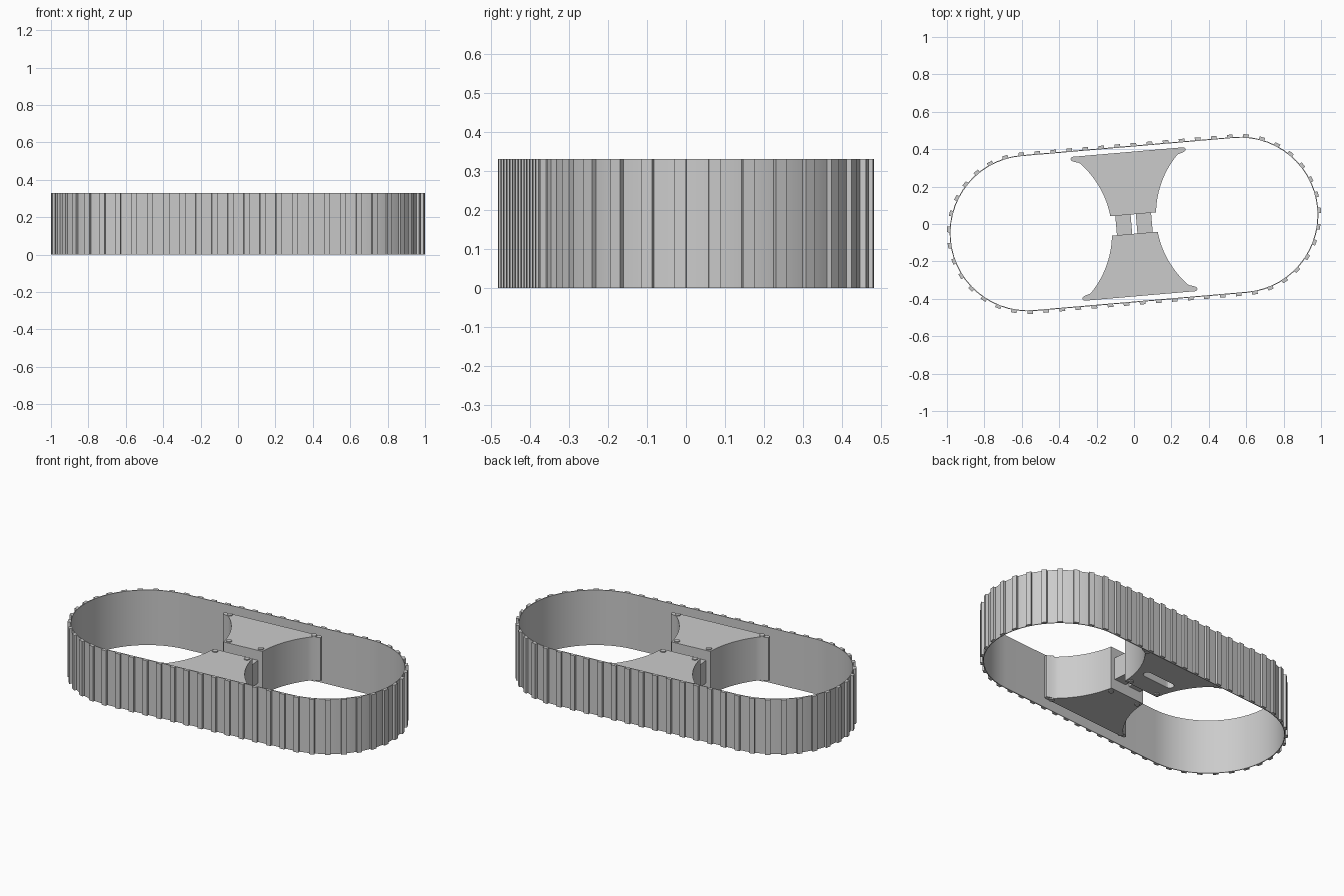
import bpy, bmesh, math
from mathutils import Matrix

cube = bpy.data.objects.get("Cube")
if cube:
    bpy.data.objects.remove(cube, do_unlink=True)

TILT = math.radians(4.9)      # whole assembly is turned slightly about z
HALF = 0.57                   # half distance between the end arc centres
RADIUS = 0.418                # belt outer radius
HEIGHT = 0.33
TREADS = 57

grey = bpy.data.materials.new("plain grey")
grey.use_nodes = True
color = (0.6, 0.6, 0.6, 1)
grey.diffuse_color = color
grey.node_tree.nodes["Principled BSDF"].inputs["Base Color"].default_value = color


def finish(name, bm, smooth=False):
    """Turn a bmesh into a tilted, coloured object."""
    bmesh.ops.recalc_face_normals(bm, faces=bm.faces)
    mesh = bpy.data.meshes.new(name)
    bm.to_mesh(mesh)
    bm.free()
    mesh.materials.append(grey)
    ob = bpy.data.objects.new(name, mesh)
    ob.rotation_euler.z = TILT
    bpy.context.collection.objects.link(ob)
    if smooth:
        bpy.ops.object.select_all(action='DESELECT')
        ob.select_set(True)
        bpy.context.view_layer.objects.active = ob
        bpy.ops.object.shade_smooth_by_angle(angle=math.radians(30))
    return ob


def prism(bm, outline, z0, z1):
    """Extrude a flat outline upwards."""
    face = bm.faces.new([bm.verts.new((x, y, z0)) for x, y in outline])
    top = bmesh.ops.extrude_face_region(bm, geom=[face])["geom"]
    verts = [v for v in top if isinstance(v, bmesh.types.BMVert)]
    bmesh.ops.translate(bm, verts=verts, vec=(0, 0, z1 - z0))


def box(bm, x0, x1, y0, y1, z0, z1):
    prism(bm, [(x0, y0), (x1, y0), (x1, y1), (x0, y1)], z0, z1)


def stadium(half, r, steps=28):
    pts = []
    for cx, start in ((half, -math.pi / 2), (-half, math.pi / 2)):
        for i in range(steps + 1):
            a = start + math.pi * i / steps
            pts.append((cx + r * math.cos(a), r * math.sin(a)))
    return pts


# Belt: thin closed band
bm = bmesh.new()
rings = []
for r, z in ((RADIUS, 0), (RADIUS, HEIGHT), (RADIUS - 0.005, HEIGHT), (RADIUS - 0.005, 0)):
    rings.append([bm.verts.new((x, y, z)) for x, y in stadium(HALF, r)])
n = len(rings[0])
for k in range(4):
    a, b = rings[k], rings[(k + 1) % 4]
    for i in range(n):
        j = (i + 1) % n
        bm.faces.new((a[i], a[j], b[j], b[i]))
finish("belt", bm, smooth=True)


def along_belt(s):
    """Position and outward angle at arc length s, from the rear right tangent point."""
    straight, arc = 2 * HALF, math.pi * RADIUS
    s %= 2 * (straight + arc)
    flip = s >= straight + arc
    if flip:
        s -= straight + arc
    if s < arc:
        a = math.pi / 2 - s / RADIUS
        x, y = HALF + RADIUS * math.cos(a), RADIUS * math.sin(a)
    else:
        a = -math.pi / 2
        x, y = HALF - (s - arc), -RADIUS
    return (-x, -y, a + math.pi) if flip else (x, y, a)


# Treads: evenly spaced ribs around the belt
bm = bmesh.new()
pitch = (4 * HALF + 2 * math.pi * RADIUS) / TREADS
for i in range(TREADS):
    x, y, a = along_belt(0.066 + i * pitch)
    before = set(bm.verts)
    box(bm, -0.003, 0.014, -0.015, 0.015, 0, HEIGHT)
    new = [v for v in bm.verts if v not in before]
    bmesh.ops.transform(bm, verts=new,
                        matrix=Matrix.Translation((x, y, 0)) @ Matrix.Rotation(a, 4, 'Z'))
finish("treads", bm)

# Support blocks: flared plates with concave sides
Z0, Z1 = 0.035, 0.295
INNER, ARC_R = 0.052, 0.5
side = []
for i in range(17):
    v = INNER + (0.35 - INNER) * i / 16
    side.append((0.12 + ARC_R - math.sqrt(ARC_R ** 2 - v * v), v))
side += [(0.295, 0.36), (0.306, 0.367), (0.309, 0.376), (0.304, 0.383), (0.295, 0.386)]
outline = side + [(-x, y) for x, y in reversed(side)]

for name, sign in (("rear", 1), ("front", -1)):
    bm = bmesh.new()
    prism(bm, [(x, sign * y) for x, y in outline], Z0, Z1)
    block = finish(name + "_support_block", bm, smooth=True)
    if sign > 0:
        # Slot in the underside of the rear block
        bm = bmesh.new()
        prism(bm, [(x, y + 0.19) for x, y in stadium(0.085, 0.024, 8)], Z0 - 0.05, Z0 + 0.05)
        cutter = finish("slot_cutter", bm)
        cutter.hide_render = True
        cutter.hide_set(True)
        cut = block.modifiers.new("slot", 'BOOLEAN')
        cut.object = cutter
        cut.solver = 'EXACT'
        cut.operation = 'DIFFERENCE'

    # Bolts through the four corners of each block
    bm = bmesh.new()
    for bx, by in ((0.1, 0.075), (0.265, 0.368)):
        for mx in (1, -1):
            ring = [(mx * bx + 0.016 * math.cos(math.tau * k / 16),
                     sign * by + 0.016 * math.sin(math.tau * k / 16)) for k in range(16)]
            prism(bm, ring, Z0 - 0.006, Z1 + 0.006)
    finish(name + "_bolts", bm, smooth=True)

# Links joining the two blocks
bm = bmesh.new()
for mx in (1, -1):
    lo, hi = sorted((mx * 0.014, mx * 0.096))
    box(bm, lo, hi, -INNER - 0.005, INNER + 0.005, 0.1, 0.235)
finish("centre_links", bm)
